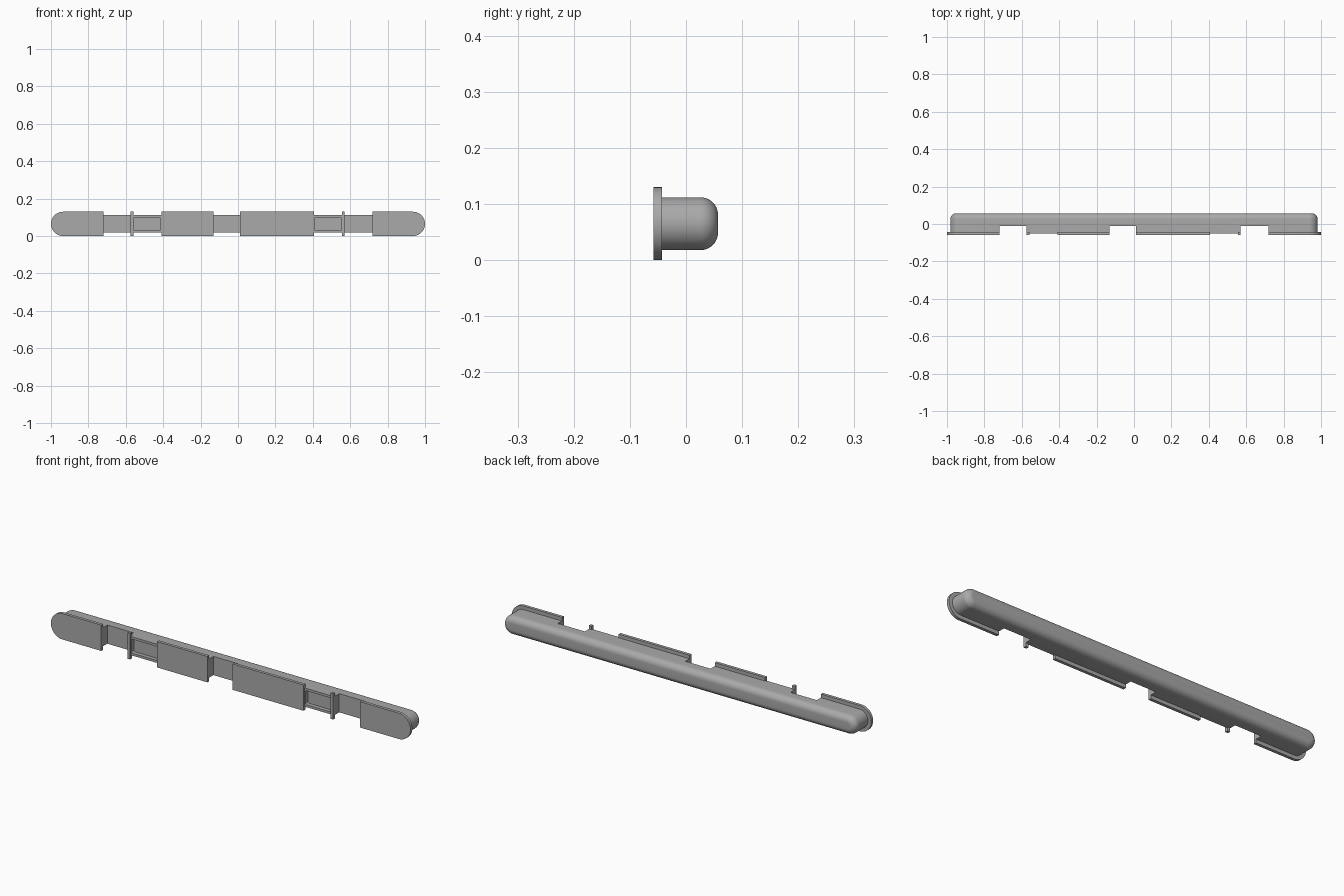
import bpy, bmesh
from math import sin, cos, pi

cube = bpy.data.objects.get("Cube")
if cube:
    bpy.data.objects.remove(cube, do_unlink=True)

grey = bpy.data.materials.new("plain grey")
grey.use_nodes = True
colour = (0.4, 0.4, 0.4, 1)
grey.diffuse_color = colour
grey.node_tree.nodes["Principled BSDF"].inputs["Base Color"].default_value = colour

MID = 0.065          # height of the centre line
END = 0.935          # centre of the rounded ends
FRONT, STEP, BACK = -0.058, -0.043, 0.057
BODY_R, FLANGE_R, FILLET = 0.047, 0.065, 0.031


def arc(cx, cz, r, start, stop, n=24):
    steps = [start + (stop - start) * i / n for i in range(n + 1)]
    return [(cx + r * cos(a), cz + r * sin(a)) for a in steps]


def stadium(r):
    return arc(END, MID, r, -pi / 2, pi / 2) + arc(-END, MID, r, pi / 2, 3 * pi / 2)


def rounded(x0, x1, z0, z1, r):
    return (arc(x1 - r, z0 + r, r, -pi / 2, 0, 5) + arc(x1 - r, z1 - r, r, 0, pi / 2, 5)
            + arc(x0 + r, z1 - r, r, pi / 2, pi, 5) + arc(x0 + r, z0 + r, r, pi, 3 * pi / 2, 5))


def rect(x0, x1, z0, z1):
    return [(x0, z0), (x1, z0), (x1, z1), (x0, z1)]


def loft(name, sections):
    """Skin a list of (outline, y) sections and cap both ends."""
    bm = bmesh.new()
    rings = [[bm.verts.new((x, y, z)) for x, z in outline] for outline, y in sections]
    n = len(rings[0])
    for a, b in zip(rings, rings[1:]):
        for i in range(n):
            j = (i + 1) % n
            bm.faces.new((a[i], a[j], b[j], b[i]))
    bm.faces.new(rings[0])
    bm.faces.new(rings[-1])
    bmesh.ops.recalc_face_normals(bm, faces=bm.faces)
    mesh = bpy.data.meshes.new(name)
    bm.to_mesh(mesh)
    bm.free()
    mesh.materials.append(grey)
    obj = bpy.data.objects.new(name, mesh)
    bpy.context.collection.objects.link(obj)
    return obj


def plate(name, outline, y0=FRONT, y1=STEP):
    return loft(name, [(outline, y0), (outline, y1)])


def cut(target, cutter):
    cutter.hide_render = True
    mod = target.modifiers.new("cut", "BOOLEAN")
    mod.operation, mod.solver, mod.object = "DIFFERENCE", "EXACT", cutter
    bpy.context.view_layer.objects.active = target
    bpy.ops.object.modifier_apply(modifier=mod.name)
    bpy.data.objects.remove(cutter, do_unlink=True)


# Long body with a filleted back edge
sections = [(stadium(BODY_R), -0.05)]
for i in range(11):
    a = pi / 2 * i / 10
    sections.append((stadium(BODY_R - FILLET * (1 - cos(a))), BACK - FILLET + FILLET * sin(a)))
body = loft("body", sections)

# Three notches across the front
for x0, x1 in ((-0.72, -0.575), (-0.13, 0.01), (0.57, 0.72)):
    cut(body, plate("notch_cutter", rect(x0, x1, -0.1, 0.3), -0.1, -0.01))

# Two shallow pockets
for x0, x1 in ((-0.558, -0.415), (0.41, 0.553)):
    cut(body, plate("pocket_cutter", rounded(x0, x1, 0.03, 0.1, 0.006), -0.1, -0.03))

# Flange: rounded ends, middle plates and narrow ribs
right_end = arc(-END, MID, FLANGE_R, pi / 2, 3 * pi / 2) + [(-0.72, 0), (-0.72, 0.13)]
parts = [body,
         plate("right_end_flange", right_end),
         plate("left_end_flange", [(-x, z) for x, z in right_end]),
         plate("right_middle_flange", rect(-0.41, -0.13, 0, 0.13)),
         plate("left_middle_flange", rect(0.01, 0.405, 0, 0.13)),
         plate("right_rib", rect(-0.575, -0.56, 0, 0.13)),
         plate("left_rib", rect(0.555, 0.57, 0, 0.13))]

# Smooth shading with sharp edges kept
bpy.ops.object.select_all(action="DESELECT")
for obj in parts:
    obj.select_set(True)
bpy.context.view_layer.objects.active = body
bpy.ops.object.shade_smooth_by_angle(angle=pi / 6)
